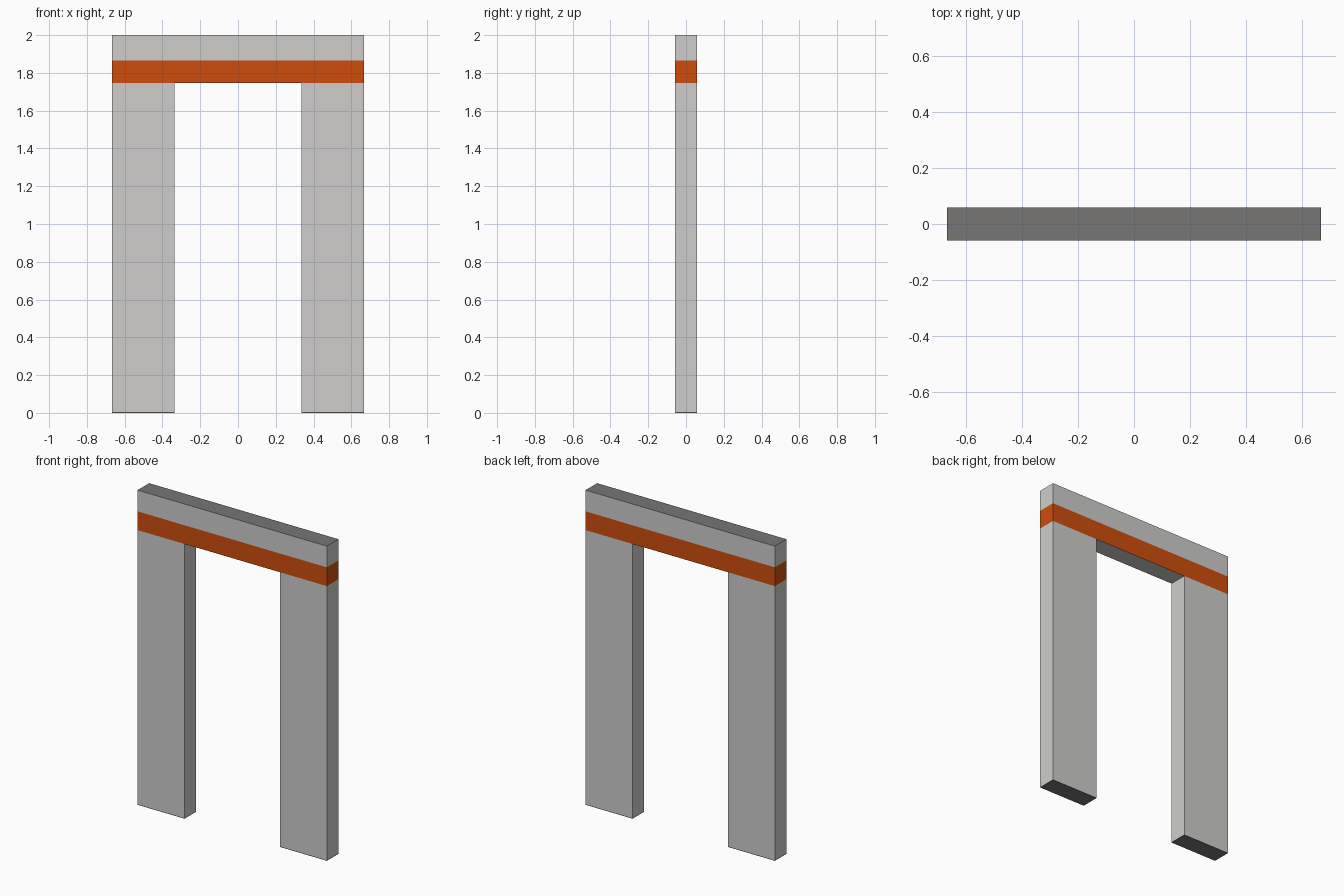
import bpy, bmesh
from mathutils import Vector

if "Cube" in bpy.data.objects:
    bpy.data.objects.remove(bpy.data.objects["Cube"])

W, D, H = 0.666, 0.058, 2.0      # half width, half depth, height
INNER = 0.335                    # half width of the opening
BAND_LOW, BAND_TOP = 1.746, 1.865
FOOT = 0.004


def material(name, rgb):
    m = bpy.data.materials.new(name)
    m.diffuse_color = (*rgb, 1)
    m.use_nodes = True
    m.node_tree.nodes["Principled BSDF"].inputs["Base Color"].default_value = m.diffuse_color
    return m


light = material("light_grey", (0.62, 0.615, 0.605))
dark = material("dark_grey", (0.185, 0.182, 0.178))
orange = material("orange", (0.62, 0.075, 0.004))


def box(name, lo, hi, mats, open_top=False, open_bottom=False, mirror=False):
    """Box between two corners; the second material goes on top and bottom faces."""
    lo, hi = Vector(lo), Vector(hi)
    bm = bmesh.new()
    bmesh.ops.create_cube(bm, size=1)
    for v in bm.verts:
        v.co = (lo + hi) / 2 + v.co * (hi - lo)
    bm.normal_update()
    hidden = []
    for f in bm.faces:
        nz = f.normal.z
        if (nz > 0.5 and open_top) or (nz < -0.5 and open_bottom):
            hidden.append(f)
        elif abs(nz) > 0.5:
            f.material_index = len(mats) - 1
    bmesh.ops.delete(bm, geom=hidden, context='FACES')
    me = bpy.data.meshes.new(name)
    bm.to_mesh(me)
    bm.free()
    for m in mats:
        me.materials.append(m)
    ob = bpy.data.objects.new(name, me)
    bpy.context.collection.objects.link(ob)
    if mirror:
        ob.modifiers.new("mirror", 'MIRROR')
    return ob


# Side panels and their thin dark feet, mirrored across x
box("side_panels", (INNER, -D, FOOT), (W, D, BAND_LOW), [light],
    open_top=True, open_bottom=True, mirror=True)
box("feet", (INNER, -D, 0), (W, D, FOOT), [dark], open_top=True, mirror=True)

# Orange band wrapping all around
box("orange_band", (-W, -D, BAND_LOW), (W, D, BAND_TOP), [orange],
    open_top=True, open_bottom=True)

# Header with dark top
box("header", (-W, -D, BAND_TOP), (W, D, H), [light, dark], open_bottom=True)

# Grey ceiling of the opening
bm = bmesh.new()
corners = [(-INNER, -D), (-INNER, D), (INNER, D), (INNER, -D)]
bm.faces.new([bm.verts.new((x, y, BAND_LOW)) for x, y in corners])
me = bpy.data.meshes.new("opening_ceiling")
bm.to_mesh(me)
bm.free()
me.materials.append(light)
bpy.context.collection.objects.link(bpy.data.objects.new("opening_ceiling", me))
